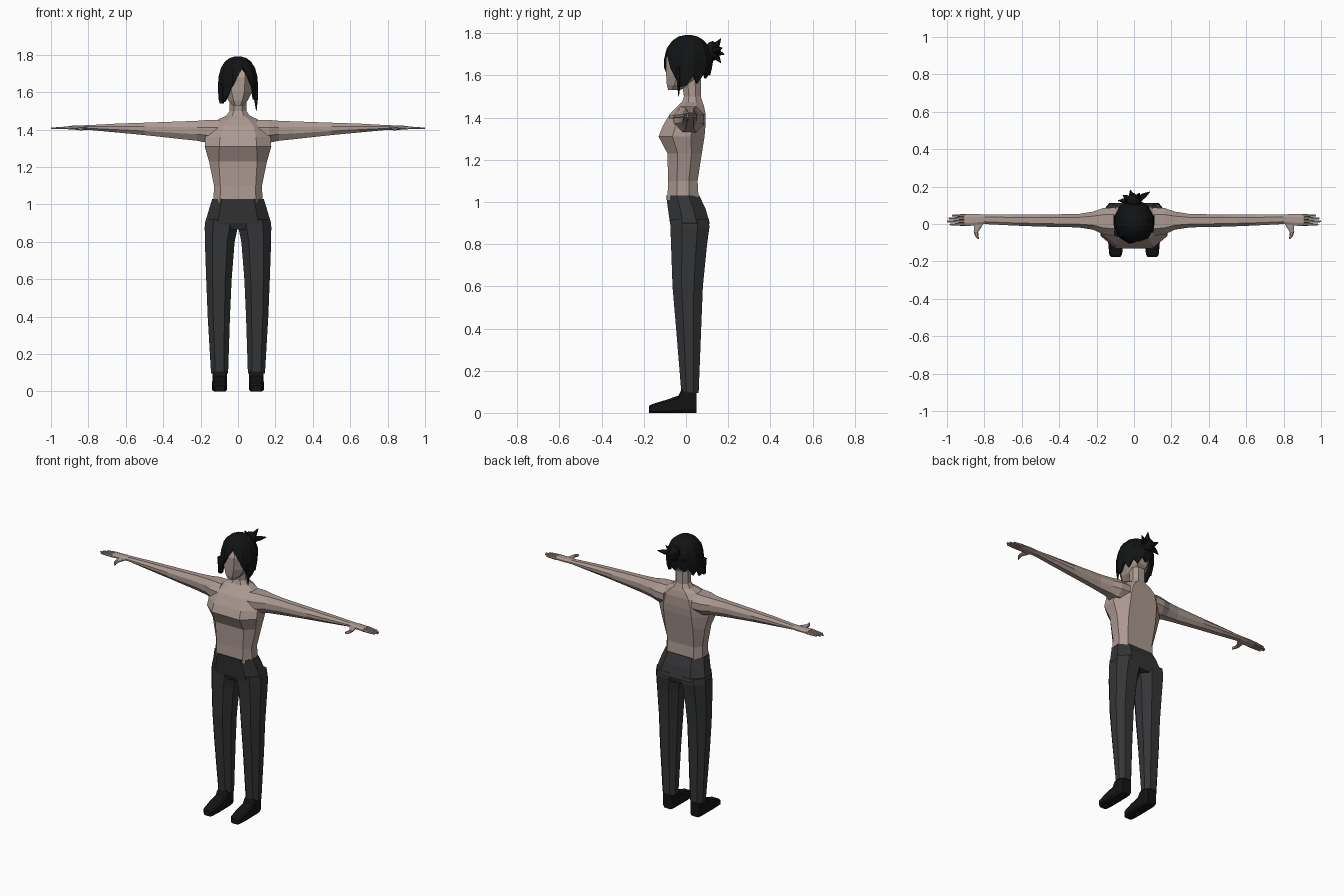
import bpy, bmesh, math
from mathutils import Vector

if "Cube" in bpy.data.objects:
    bpy.data.objects.remove(bpy.data.objects["Cube"])


def material(name, rgb):
    m = bpy.data.materials.new(name)
    m.diffuse_color = (*rgb, 1)
    m.use_nodes = True
    m.node_tree.nodes["Principled BSDF"].inputs["Base Color"].default_value = m.diffuse_color
    return m


SKIN = material("skin", (0.41, 0.32, 0.285))
CLOTH = material("charcoal cloth", (0.035, 0.036, 0.038))
HAIR = material("black hair", (0.006, 0.0065, 0.007))
SHOE = material("black shoe", (0.007, 0.007, 0.007))


def finish(name, bm, mat, mirror=False):
    bmesh.ops.recalc_face_normals(bm, faces=bm.faces)
    me = bpy.data.meshes.new(name)
    bm.to_mesh(me)
    bm.free()
    me.materials.append(mat)
    ob = bpy.data.objects.new(name, me)
    bpy.context.collection.objects.link(ob)
    if mirror:
        ob.modifiers.new("mirror", 'MIRROR').use_axis[0] = True
    return ob


def loft(name, rings, mat, mirror=False):
    """Skin a closed tube through rings of equal length."""
    bm = bmesh.new()
    vs = [[bm.verts.new(p) for p in r] for r in rings]
    n = len(vs[0])
    for a, b in zip(vs, vs[1:]):
        for i in range(n):
            j = (i + 1) % n
            bm.faces.new((a[i], a[j], b[j], b[i]))
    bm.faces.new(vs[0])
    bm.faces.new(vs[-1])
    return finish(name, bm, mat, mirror)


def octagon(a0, a1, b0, b1, fa=0.5, fb=0.4):
    """Rectangle with cut corners; fa and fb are the straight shares."""
    ca, cb = (a0 + a1) / 2, (b0 + b1) / 2
    ha, hb = (a1 - a0) / 2, (b1 - b0) / 2
    pts = [(fa, -1), (1, -fb), (1, fb), (fa, 1), (-fa, 1), (-1, fb), (-1, -fb), (-fa, -1)]
    return [(ca + u * ha, cb + v * hb) for u, v in pts]


def level(z, x0, x1, y0, y1, fa=0.5, fb=0.4):
    return [(x, y, z) for x, y in octagon(x0, x1, y0, y1, fa, fb)]


def across(x, y0, y1, z0, z1):
    return [(x, y, z) for y, z in octagon(y0, y1, z0, z1, 0.5, 0.35)]


def spike(name, base, tip, r, mat, mirror=False, end=0.1, n=5):
    """Tapered prism from base to tip."""
    base, tip = Vector(base), Vector(tip)
    q = (tip - base).to_track_quat('Z', 'Y')
    rings = []
    for c, k in ((base, 1), (base.lerp(tip, 0.55), 0.75), (tip, end)):
        rings.append([c + q @ Vector((r * k * math.cos(i * math.tau / n),
                                      r * k * math.sin(i * math.tau / n), 0)) for i in range(n)])
    return loft(name, rings, mat, mirror)


# Torso: z, half width, front, back, straight share of the front
loft("torso", [level(z, -w, w, f, b, fa) for z, w, f, b, fa in (
    (1.01, .132, -.088, .060, .72), (1.10, .128, -.085, .055, .74),
    (1.23, .155, -.088, .075, .66), (1.31, .178, -.130, .088, .56),
    (1.36, .175, -.110, .092, .55), (1.42, .150, -.075, .092, .55),
    (1.455, .105, -.040, .085, .55), (1.475, .062, -.018, .078, .5),
    (1.50, .045, -.010, .070, .5), (1.58, .045, -.020, .070, .5))], SKIN)

# Head with a narrow chin
loft("head", [level(z, -w, w, f, b, .45) for z, w, f, b in (
    (1.53, .028, -.084, -.03), (1.555, .052, -.091, .03), (1.60, .074, -.094, .08),
    (1.68, .085, -.094, .10), (1.74, .072, -.070, .09), (1.765, .04, -.03, .06))], SKIN)

# Arms, tapering to the palms
loft("arms", [across(*r) for r in (
    (.10, -.065, .088, 1.33, 1.452), (.165, -.055, .085, 1.330, 1.452),
    (.22, -.030, .066, 1.341, 1.447), (.30, -.018, .053, 1.349, 1.444),
    (.50, -.014, .051, 1.371, 1.437), (.65, -.008, .050, 1.385, 1.432),
    (.80, .000, .050, 1.399, 1.424), (.84, -.008, .054, 1.399, 1.423),
    (.91, -.011, .053, 1.400, 1.420))], SKIN, True)

# Fingers and thumbs
for k, (y, x) in enumerate(((-.002, .985), (.014, 1.0), (.030, .992), (.045, .972))):
    spike("fingers_%d" % (k + 1), (.90, y, 1.410), (x, y, 1.407), .0088, SKIN, True, .5, 6)
loft("thumbs", [[(cx + u, y, cz + v) for u, v in octagon(-h, h, -.008, .008)] for cx, y, cz, h in (
    (.825, .015, 1.411, .026), (.835, -.015, 1.409, .020), (.845, -.042, 1.406, .012),
    (.840, -.065, 1.404, .009), (.832, -.080, 1.403, .004))], SKIN, True)

# Trousers: hip block, then legs
loft("trouser_hips", [level(z, -w, w, f, b, .62, .35) for z, w, f, b in (
    (1.03, .138, -.094, .063), (.97, .156, -.086, .092),
    (.90, .177, -.076, .112), (.865, .165, -.06, .10))], CLOTH)
loft("trouser_legs", [level(z, *r) for z, *r in (
    (.92, .004, .172, -.076, .108), (.88, .001, .178, -.074, .111),
    (.80, .018, .177, -.071, .100), (.60, .034, .170, -.064, .080),
    (.40, .043, .162, -.047, .072), (.095, .053, .144, -.022, .060))], CLOTH, True)

# Shoes, lofted from heel to toe
loft("shoes", [[(x, y, z) for x, z in octagon(.098 - h, .098 + h, 0, t, .75, .7)]
               for y, h, t in ((.050, .032, .11), (.02, .038, .115), (-.022, .038, .11),
                               (-.035, .038, .082), (-.10, .040, .060),
                               (-.165, .034, .040), (-.176, .024, .032))], SHOE, True)

# Hair shell: ragged lower edge, one value per column starting at the back
EDGE = (1.60, 1.63, 1.595, 1.62, 1.565, 1.60, 1.55, 1.555, 1.545, 1.55, 1.59, 1.64,
        1.69, 1.73, 1.685, 1.635, 1.58, 1.545, 1.555, 1.60, 1.56, 1.61, 1.585, 1.625)
# z, half width, front, back
SHAPE = ((1.50, .095, -.085, .09), (1.56, .105, -.098, .105), (1.62, .109, -.107, .122),
         (1.68, .106, -.106, .132), (1.73, .093, -.092, .115), (1.765, .070, -.066, .088),
         (1.785, .042, -.035, .055), (1.792, .012, .0, .02))


def hair_point(col, z):
    a = math.tau * col / 24 - math.pi
    for p, q in zip(SHAPE, SHAPE[1:]):
        if p[0] <= z <= q[0]:
            t = (z - p[0]) / (q[0] - p[0])
            w, f, b = (p[i] + (q[i] - p[i]) * t for i in (1, 2, 3))
            break
    k = 1 + (.02 if col % 2 else -.02)
    return (k * w * math.sin(a), (f + b) / 2 - k * (b - f) / 2 * math.cos(a), z)


bm = bmesh.new()
cols = []
for c, low in enumerate(EDGE):
    zs = [low + (1.792 - low) * (1 - (1 - i / 7) ** 1.6) for i in range(8)]
    zs[-1] = 1.792
    cols.append([bm.verts.new(hair_point(c, z)) for z in zs])
for a, b in zip(cols, cols[1:] + cols[:1]):
    for i in range(7):
        bm.faces.new((a[i], b[i], b[i + 1], a[i + 1]))
bm.faces.new([c[-1] for c in cols])
shell = finish("hair_shell", bm, HAIR)
solid = shell.modifiers.new("thickness", 'SOLIDIFY')
solid.thickness = .012
solid.offset = -1

# Bun with loose ends
bm = bmesh.new()
bmesh.ops.create_icosphere(bm, subdivisions=2, radius=1)
for v in bm.verts:
    v.co = Vector((v.co.x * .042, .125 + v.co.y * .036, 1.715 + v.co.z * .048))
finish("hair_bun", bm, HAIR)
for k, tip in enumerate(((.085, .172, 1.73), (-.06, .155, 1.74), (.03, .165, 1.775),
                         (-.02, .182, 1.70), (.0, .165, 1.66), (-.085, .125, 1.68))):
    spike("bun_end_%d" % (k + 1), (tip[0] * .2, .125, 1.715), tip, .02, HAIR)

# Loose side locks framing the face
spike("side_lock_left", (.094, -.035, 1.64), (.098, -.035, 1.50), .014, HAIR)
spike("side_lock_right", (-.088, -.05, 1.64), (-.088, -.055, 1.54), .022, HAIR, end=.6)
